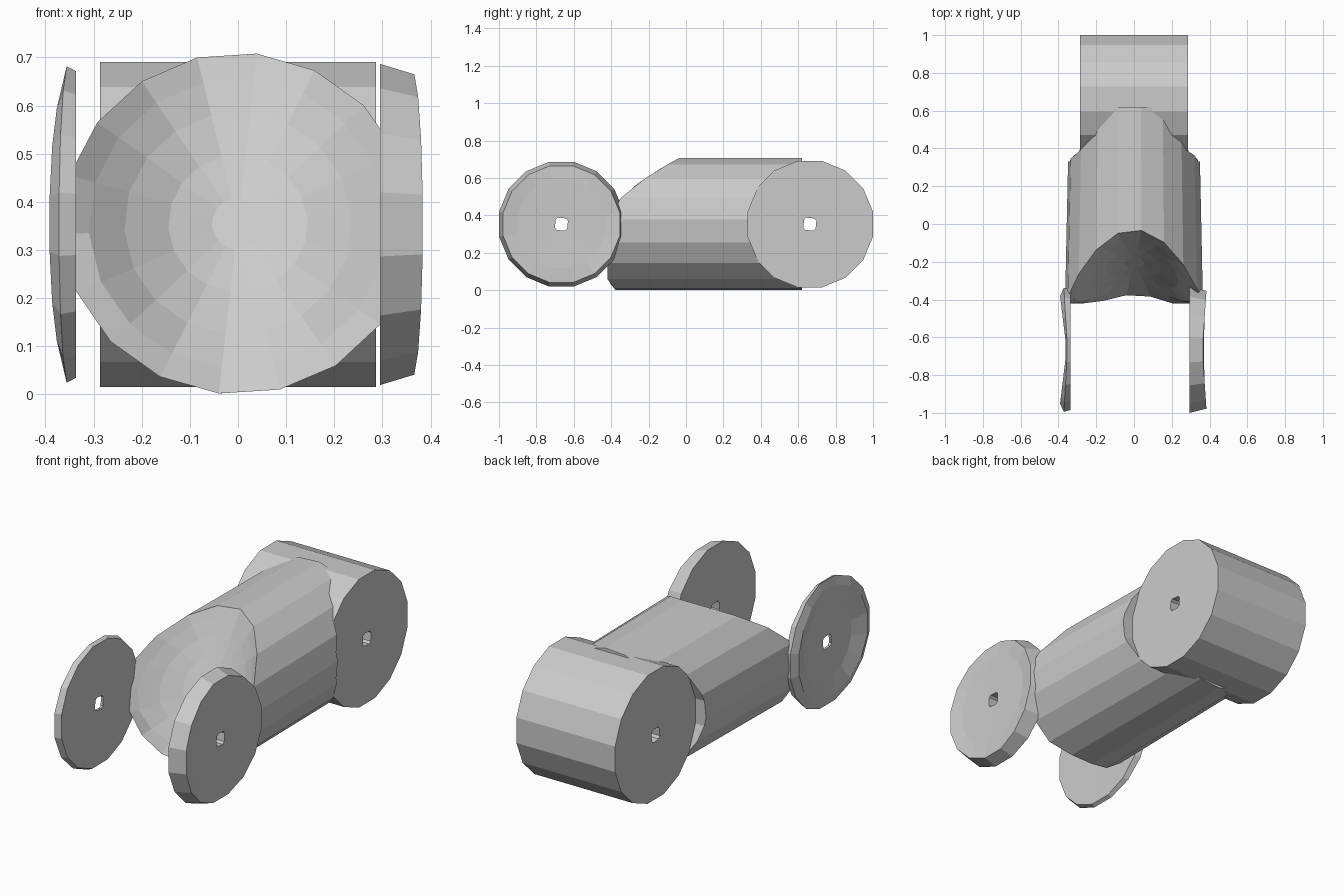
import bpy, bmesh
from math import sin, cos, pi

cube = bpy.data.objects.get("Cube")
if cube:
    bpy.data.objects.remove(cube, do_unlink=True)

grey = bpy.data.materials.new("light_grey")
grey.use_nodes = True
grey.diffuse_color = (0.6, 0.6, 0.6, 1)
grey.node_tree.nodes["Principled BSDF"].inputs["Base Color"].default_value = (0.6, 0.6, 0.6, 1)

SIDES = 16
MID_Z = 0.353


def loft(name, rings, cyclic=True):
    """Join rings of points with quads; either wrap round or cap both ends."""
    bm = bmesh.new()
    loops = [[bm.verts.new(p) for p in ring] for ring in rings]
    pairs = list(zip(loops, loops[1:]))
    if cyclic:
        pairs.append((loops[-1], loops[0]))
    else:
        bm.faces.new(loops[0])
        bm.faces.new(loops[-1])
    for a, b in pairs:
        n = len(a)
        for i in range(n):
            j = (i + 1) % n
            bm.faces.new((a[i], a[j], b[j], b[i]))
    bmesh.ops.recalc_face_normals(bm, faces=bm.faces)
    mesh = bpy.data.meshes.new(name)
    bm.to_mesh(mesh)
    bm.free()
    mesh.materials.append(grey)
    obj = bpy.data.objects.new(name, mesh)
    bpy.context.collection.objects.link(obj)
    return obj


def circle(x, cy, r, bulge=0.0):
    """Ring round the x axis; bulge pushes its front and back outward."""
    pts = []
    for i in range(SIDES):
        a = 2 * pi * (i + 0.5) / SIDES
        pts.append((x + bulge * abs(cos(a)), cy + r * cos(a), MID_Z + r * sin(a)))
    return pts


def square(x, cy, half=0.033, tilt=0.1):
    """Square pin hole with the same point count as a circle."""
    pts = []
    for i in range(SIDES):
        a = 2 * pi * (i + 0.5) / SIDES
        r = half / max(abs(cos(a)), abs(sin(a)))
        pts.append((x, cy + r * cos(a - tilt), MID_Z + r * sin(a - tilt)))
    return pts


# Rear eye: wide drum with a pin hole
EYE_Y, EYE_X = 0.662, 0.287
loft("rear_eye", [circle(-EYE_X, EYE_Y, 0.344), circle(EYE_X, EYE_Y, 0.344),
                  square(EYE_X, EYE_Y), square(-EYE_X, EYE_Y)])

# Left fork plate: thick, chamfered outside
FORK_Y = -0.666
loft("left_fork_plate", [square(0.295, FORK_Y), circle(0.295, FORK_Y, 0.34),
                         circle(0.362, FORK_Y, 0.318, 0.022),
                         circle(0.37, FORK_Y, 0.24), square(0.365, FORK_Y)])

# Right fork plate: thin, with a bead at front and back
loft("right_fork_plate", [square(-0.342, FORK_Y), circle(-0.337, FORK_Y, 0.325),
                          circle(-0.352, FORK_Y, 0.335, -0.02),
                          circle(-0.357, FORK_Y, 0.29, -0.035),
                          circle(-0.358, FORK_Y, 0.2), square(-0.355, FORK_Y)])


# Body: barrel along y with a sloped, hollowed front
def section(scale, back=None, n=18, r=0.355):
    pts = []
    for i in range(n):
        a = 2 * pi * i / n + 0.11
        x, z = scale * r * sin(a), r + scale * r * cos(a)
        y = back
        if y is None:
            y = max(-0.42, -0.03 - 0.486 * (0.71 - z) - 2 * x * x)
        pts.append((x * (0.985 + 0.06 * (0.34 - y)), y, z))
    return pts


body = loft("body", [section(1, 0.62)] + [section(s) for s in (1, 0.85, 0.65, 0.4, 0.15)],
            cyclic=False)

# Round the body's sides away beside the eye
for side in (-1, 1):
    cutter = loft("side_cutter", [circle(side * EYE_X, EYE_Y, 0.337),
                                  circle(side * 0.5, EYE_Y, 0.337)], cyclic=False)
    cutter.hide_render = True
    cutter.hide_viewport = True
    cutter.display_type = 'WIRE'
    mod = body.modifiers.new("side_cut", 'BOOLEAN')
    mod.operation = 'DIFFERENCE'
    mod.solver = 'EXACT'
    mod.object = cutter
